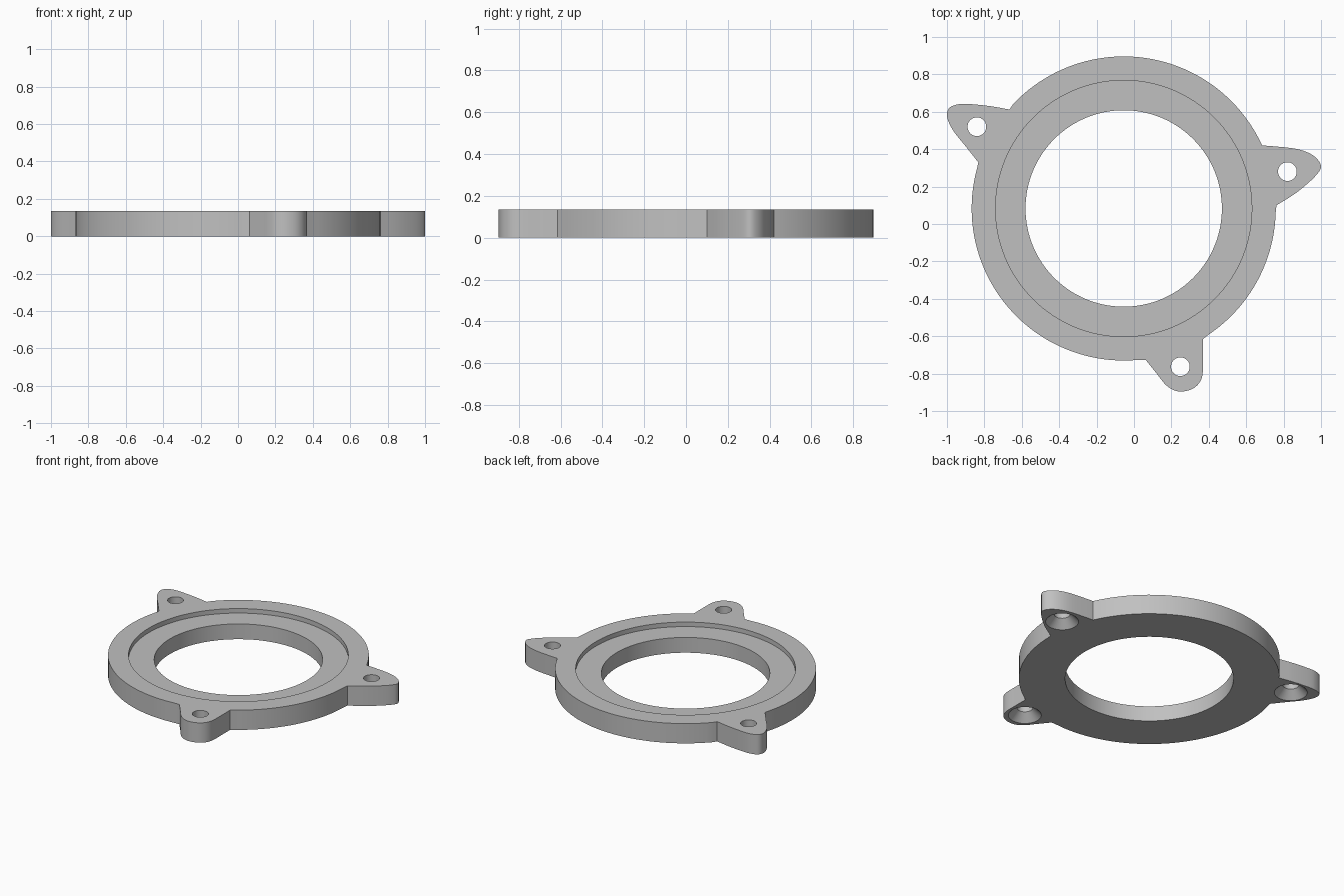
import bpy, bmesh, math
from mathutils import Vector

if "Cube" in bpy.data.objects:
    bpy.data.objects.remove(bpy.data.objects["Cube"])

CENTRE = Vector((-0.055, 0.083))
R_OUT, R_RECESS, R_BORE = 0.813, 0.685, 0.525
HEIGHT, FLOOR = 0.136, 0.105
R_HOLE, R_SINK, SINK_TOP = 0.05, 0.103, 0.053
SCREWS = [(0.82, 0.28), (-0.84, 0.52), (0.248, -0.763)]

# Ear outlines, counter-clockwise; the end points lie on the ring
EARS = [
    [(0.762, 0.10), (0.855, 0.158), (0.928, 0.216), (0.98, 0.268), (1.0, 0.308),
     (0.977, 0.35), (0.93, 0.382), (0.86, 0.403), (0.75, 0.415), (0.685, 0.42)],
    [(-0.666, 0.612), (-0.775, 0.631), (-0.89, 0.642), (-0.945, 0.639), (-0.986, 0.622),
     (-1.0, 0.587), (-0.99, 0.543), (-0.96, 0.49), (-0.9, 0.415), (-0.832, 0.329)],
    [(0.062, -0.726), (0.126, -0.806), (0.165, -0.855), (0.205, -0.885), (0.255, -0.896),
     (0.315, -0.88), (0.354, -0.842), (0.368, -0.79), (0.369, -0.71), (0.369, -0.615)],
]


def smooth_path(points, steps=5):
    """Curve through all the points."""
    p = [Vector(q) for q in points]
    p = [2 * p[0] - p[1]] + p + [2 * p[-1] - p[-2]]
    out = []
    for a, b, c, d in zip(p, p[1:], p[2:], p[3:]):
        for i in range(steps):
            t = i / steps
            out.append(0.5 * (2 * b + (c - a) * t + (2 * a - 5 * b + 4 * c - d) * t * t
                              + (3 * b - a - 3 * c + d) * t ** 3))
    return out + [p[-2]]


def circle(centre, radius, n):
    c = Vector(centre)
    return [c + radius * Vector((math.cos(2 * math.pi * i / n), math.sin(2 * math.pi * i / n)))
            for i in range(n)]


def angle(point):
    d = Vector(point) - CENTRE
    return math.atan2(d.y, d.x)


# Outer outline: each ear followed by the ring arc to the next ear
outline = []
for i, ear in enumerate(EARS):
    outline += smooth_path(ear)
    start, end = angle(ear[-1]), angle(EARS[(i + 1) % 3][0])
    sweep = (end - start) % (2 * math.pi)
    n = max(2, round(sweep / (2 * math.pi) * 144))
    for k in range(1, n):
        a = start + sweep * k / n
        outline.append(CENTRE + R_OUT * Vector((math.cos(a), math.sin(a))))

bm = bmesh.new()


def loop(points, z):
    verts = [bm.verts.new((p.x, p.y, z)) for p in points]
    for a, b in zip(verts, verts[1:] + verts[:1]):
        bm.edges.new((a, b))
    return verts


def wall(low, high):
    n = len(low)
    for i in range(n):
        j = (i + 1) % n
        bm.faces.new((low[i], low[j], high[j], high[i]))


def cap(loops, up):
    edges = [bm.edges.get((a, b)) for lp in loops for a, b in zip(lp, lp[1:] + lp[:1])]
    made = bmesh.ops.triangle_fill(bm, use_beauty=True, edges=edges, normal=(0, 0, up))
    return made


# Outer wall, recess wall and bore
base, top = loop(outline, 0), loop(outline, HEIGHT)
ring = circle(CENTRE, R_RECESS, 128)
bore = circle(CENTRE, R_BORE, 128)
recess_low, recess_top = loop(ring, FLOOR), loop(ring, HEIGHT)
bore_low, bore_top = loop(bore, 0), loop(bore, FLOOR)

# Countersunk screw holes
sinks, holes = [], []
for s in SCREWS:
    sink = loop(circle(s, R_SINK, 40), 0)
    neck = loop(circle(s, R_HOLE, 40), SINK_TOP)
    hole = loop(circle(s, R_HOLE, 40), HEIGHT)
    wall(sink, neck)
    wall(neck, hole)
    sinks.append(sink)
    holes.append(hole)

# Flat faces: top rim and underside, then the remaining walls
cap([top, recess_top] + holes, 1)
cap([base, bore_low] + sinks, -1)
wall(base, top)
wall(recess_low, recess_top)
wall(bore_low, bore_top)
wall(bore_top, recess_low)  # recess floor
bmesh.ops.recalc_face_normals(bm, faces=bm.faces[:])

mesh = bpy.data.meshes.new("mounting_ring")
bm.to_mesh(mesh)
bm.free()
body = bpy.data.objects.new("mounting_ring", mesh)
bpy.context.collection.objects.link(body)

grey = bpy.data.materials.new("light grey")
grey.diffuse_color = (0.53, 0.53, 0.53, 1)
grey.use_nodes = True
grey.node_tree.nodes["Principled BSDF"].inputs["Base Color"].default_value = grey.diffuse_color
mesh.materials.append(grey)

bpy.context.view_layer.objects.active = body
body.select_set(True)
bpy.ops.object.shade_smooth_by_angle(angle=math.radians(25))
